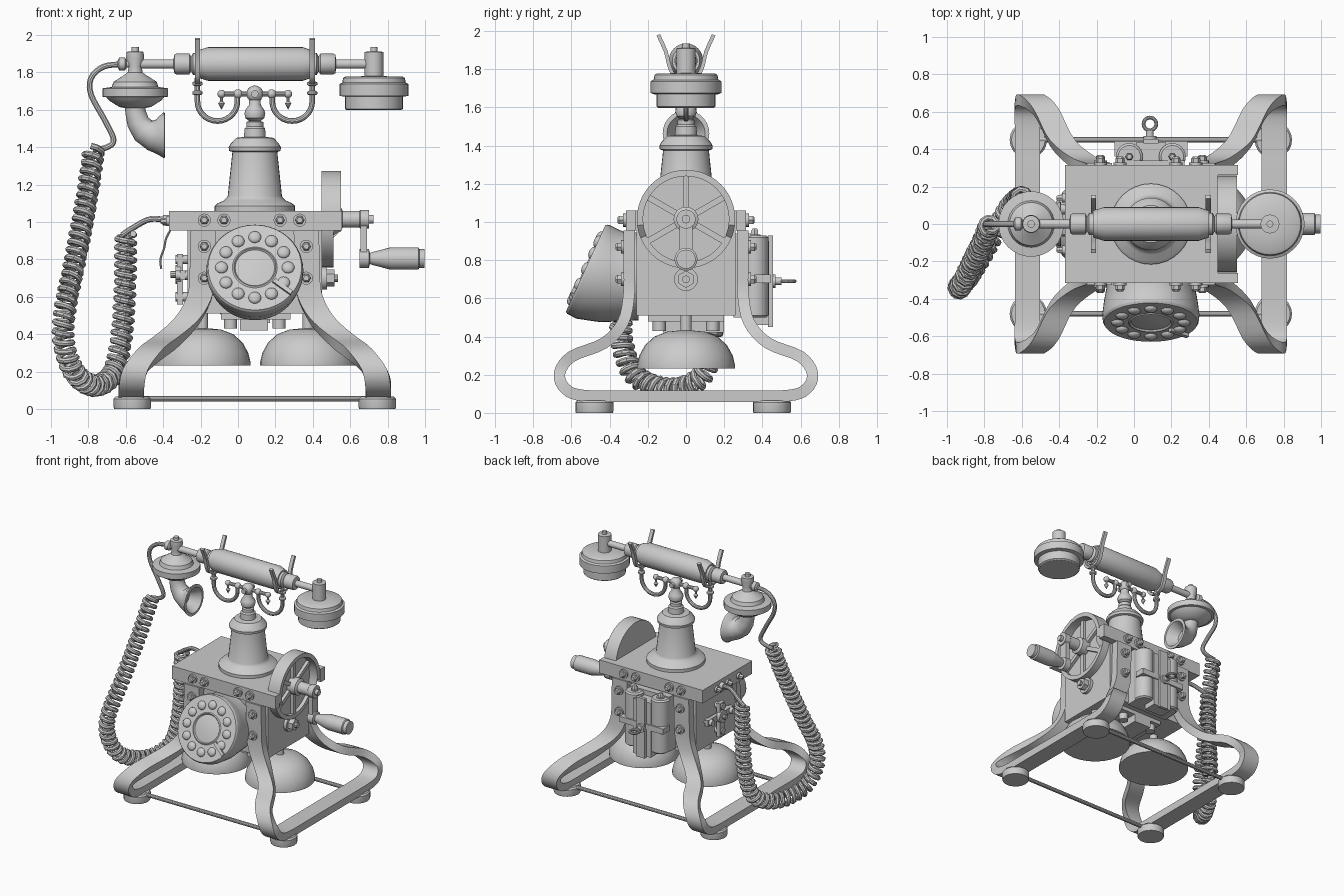
import bpy, bmesh
from math import sin, cos, pi, radians
from mathutils import Vector, Matrix

if "Cube" in bpy.data.objects:
    bpy.data.objects.remove(bpy.data.objects["Cube"])

CX = 0.09            # centre line of the body
X, Y, Z = Vector((1, 0, 0)), Vector((0, 1, 0)), Vector((0, 0, 1))


def link(name, bm):
    bmesh.ops.remove_doubles(bm, verts=bm.verts, dist=1e-5)
    bmesh.ops.recalc_face_normals(bm, faces=bm.faces)
    me = bpy.data.meshes.new(name)
    bm.to_mesh(me)
    bm.free()
    ob = bpy.data.objects.new(name, me)
    bpy.context.collection.objects.link(ob)
    return ob


def skin(name, rings, caps=True):
    """Join equal-sized rings of points into a surface."""
    bm = bmesh.new()
    vs = [[bm.verts.new(p) for p in r] for r in rings]
    n = len(vs[0])
    for a, b in zip(vs, vs[1:]):
        for i in range(n):
            bm.faces.new((a[i], a[(i + 1) % n], b[(i + 1) % n], b[i]))
    if caps:
        bm.faces.new(vs[0])
        bm.faces.new(vs[-1])
    return link(name, bm)


def frame(loc, axis):
    return Matrix.Translation(loc) @ Z.rotation_difference(axis).to_matrix().to_4x4()


def lathe(name, prof, loc, axis=Z, seg=32, caps=True):
    """Spin (radius, height) points about an axis."""
    m = frame(loc, axis)
    return skin(name, [[m @ Vector((r * cos(2 * pi * i / seg), r * sin(2 * pi * i / seg), h))
                        for i in range(seg)] for r, h in prof], caps)


def cyl(name, loc, axis, r, h, seg=20):
    return lathe(name, [(r, 0), (r, h)], loc, axis, seg)


def ball(name, loc, r, flat=1.0, axis=Z):
    prof = [(r * sin(pi * i / 10), -flat * r * cos(pi * i / 10)) for i in range(11)]
    return lathe(name, prof, loc, axis, 16)


def box(name, lo, hi, rot=None):
    lo, hi = Vector(lo), Vector(hi)
    bm = bmesh.new()
    bmesh.ops.create_cube(bm, size=1, matrix=Matrix.Translation((lo + hi) / 2) @ Matrix.Diagonal((*(hi - lo), 1)))
    if rot:
        bm.transform(rot)
    return link(name, bm)


def smooth(pts, n):
    """Catmull-Rom path through the points."""
    p = [Vector(q) for q in pts]
    p = [2 * p[0] - p[1]] + p + [2 * p[-1] - p[-2]]
    out = []
    for a, b, c, d in zip(p, p[1:], p[2:], p[3:]):
        for k in range(n):
            t = k / n
            out.append(0.5 * (2 * b + (c - a) * t + (2 * a - 5 * b + 4 * c - d) * t * t + (3 * b - a - 3 * c + d) * t ** 3))
    return out + [p[-2]]


def tube(name, pts, r, radii=None, caps=True, res=3):
    cu = bpy.data.curves.new(name, 'CURVE')
    cu.dimensions, cu.bevel_depth, cu.bevel_resolution, cu.use_fill_caps = '3D', r, res, caps
    sp = cu.splines.new('POLY')
    sp.points.add(len(pts) - 1)
    for i, q in enumerate(pts):
        sp.points[i].co = (*q, 1)
        sp.points[i].radius = radii[i] / r if radii else 1
    tmp = bpy.data.objects.new(name + "_path", cu)
    bpy.context.collection.objects.link(tmp)
    me = bpy.data.meshes.new_from_object(tmp.evaluated_get(bpy.context.evaluated_depsgraph_get()))
    bpy.data.objects.remove(tmp)
    ob = bpy.data.objects.new(name, me)
    bpy.context.collection.objects.link(ob)


def ribbon(name, pts, width, thick):
    """Flat strap: width along x, thickness in the yz plane."""
    rings = []
    for i, p in enumerate(pts):
        t = pts[min(i + 1, len(pts) - 1)] - pts[max(i - 1, 0)]
        n = Vector((0, -t.z, t.y)).normalized() * thick / 2
        w = X * width / 2
        rings.append([p + w + n, p - w + n, p - w - n, p + w - n])
    return skin(name, rings)


def bolt(name, loc, axis, r=0.035):
    cyl(name + "_washer", loc, axis, r, 0.015, 16)
    lathe(name, [(r * .7, 0), (r * .7, .035), (r * .45, .045)], loc, axis, 6)


# body and top plate (notched around the wheel)
box("body", (-.27, -.26, .51), (.45, .26, .96))
box("top_plate", (-.37, -.315, .955), (.45, .315, 1.06))
for s in (-1, 1):
    box("plate_corner", (.44, min(s * .262, s * .315), .955), (.555, max(s * .262, s * .315), 1.06))
    for x in (-.18, -.075, .225, .33):
        bolt("plate_bolt", (x, s * .315, 1.01), Y * s)
    for x in (-.18, .365):
        for z in (.70, .87):
            bolt("leg_bolt", (x, s * .325, z), Y * s)

# strap legs, feet and tie rods
half = [(.275, -.297, .955), (.28, -.297, .78), (.29, -.299, .62), (.36, -.33, .475), (.47, -.43, .365),
        (.56, -.60, .295), (.64, -.663, .205), (.66, -.63, .125), (.66, -.53, .09), (.66, -.25, .087)]
for s in (-1, 1):
    loop = half + [(x, -y, z) for x, y, z in reversed(half)]
    ribbon("leg_strap", smooth([(CX + s * x, y, z) for x, y, z in loop], 4), .135, .06)
    for y in (-.48, .45):
        lathe("foot", [(.097, 0), (.1, .01), (.1, .055), (.09, .066)], (CX + s * .655, y, 0), seg=20)
for y in (-.48, .45):
    cyl("tie_rod", (CX - .66, y, .055), X, .015, 1.32, 10)

# bells with posts and under-body fittings
for x in (-.19, .375):
    lathe("bell", [(.257, .232), (.257, .25), (.245, .30), (.215, .355), (.165, .40), (.10, .425), (0, .435)], (x, 0, 0))
    cyl("bell_post", (x, 0, .42), Z, .03, .1)
box("under_plate", (-.09, -.2, .48), (.28, .2, .515))
box("under_block", (.01, -.12, .42), (.16, .2, .5))
for x in (-.04, .22):
    for y in (-.14, .14):
        cyl("under_stud", (x, y, .43), Z, .035, .06, 12)

# tower and support column
lathe("tower", [(.216, 1.06), (.216, 1.085), (.20, 1.10), (.165, 1.115), (.15, 1.13), (.145, 1.14), (.12, 1.375),
                (.137, 1.38), (.14, 1.40), (.128, 1.42), (.10, 1.45), (.058, 1.455), (.055, 1.50), (.045, 1.51),
                (.045, 1.535), (.03, 1.54), (.05, 1.555), (.056, 1.58), (.05, 1.60), (.032, 1.625), (.03, 1.66)], (CX, 0, 0))
ball("column_ball", (CX, 0, 1.685), .045)
cyl("cradle_bar", (-.085, 0, 1.685), X, .014, .355, 10)
cyl("cradle_cross_pin", (CX, -.06, 1.685), Y, .02, .12, 12)

# cradle hooks and forks
for s in (-1, 1):
    ball("bar_ball", (CX + s * .09, 0, 1.685), .025)
    ball("bar_end", (CX + s * .178, 0, 1.685), .022)
    lathe("pendant", [(0, -.085), (.018, -.05), (.008, -.04), (.008, 0)], (CX + s * .178, 0, 1.685), seg=10)
    arc = [(CX + s * (.2 - .107 * cos(a * pi / 14)), 0, 1.645 - .105 * sin(a * pi / 14)) for a in range(15)]
    tube("cradle_hook", [(CX + s * .093, 0, 1.68)] + arc + [(CX + s * .307, 0, 1.77)], .015)
    for z in (1.69, 1.74):
        lathe("hook_ring", [(.018, -.012), (.027, -.006), (.027, .006), (.018, .012)], (CX + s * .307, 0, z), seg=14)
    v = [(.145, 1.98), (.105, 1.89), (.088, 1.82), (.06, 1.765), (0, 1.745)]
    v = v + [(-y, z) for y, z in reversed(v[:-1])]
    ribbon("cradle_fork", smooth([(CX + s * .307, y, z) for y, z in v], 3), .028, .02)

# handset bar
lathe("handset_bar", [(.025, -.53), (.025, -.345), (.05, -.34), (.055, -.33), (.055, -.26), (.04, -.25), (.06, -.24),
                      (.06, -.22), (.072, -.22), (.09, -.16), (.09, .345), (.072, .40), (.06, .40), (.06, .42),
                      (.04, .43), (.055, .44), (.055, .51), (.05, .52), (.025, .525), (.025, .70)], (0, 0, 1.845), X)
# earpiece
lathe("earpiece", [(.145, 1.598), (.155, 1.605), (.155, 1.67), (.185, 1.675), (.185, 1.737), (.17, 1.745), (.165, 1.77),
                   (.155, 1.777), (.05, 1.78), (.05, 1.91), (.018, 1.912), (.018, 1.935), (0, 1.935)], (.727, 0, 0))
# mouthpiece: lathe body, elbow and bell opening
lathe("mouthpiece", [(.055, 1.61), (.085, 1.615), (.14, 1.65), (.155, 1.668), (.175, 1.67), (.175, 1.715), (.125, 1.722),
                     (.115, 1.75), (.06, 1.785), (.04, 1.80), (.035, 1.83), (.048, 1.88), (.045, 1.91), (.02, 1.913),
                     (.02, 1.935), (0, 1.935)], (-.55, 0, 0))
el = [(-.55, 0, 1.64), (-.548, 0, 1.59), (-.535, 0, 1.535), (-.505, 0, 1.49), (-.46, 0, 1.467), (-.43, 0, 1.464), (-.40, 0, 1.464)]
tube("mouth_elbow", el, .06, [.055, .055, .06, .07, .085, .10, .12], False, 6)
lathe("mouth_bell", [(.12, -.002), (.122, .008), (.10, .01), (.05, -.07), (0, -.07)], (-.40, 0, 1.464), X, 28, False)

# cord: plain ends and coiled middle
lathe("cord_socket", [(.015, 0), (.035, .01), (.035, .04), (.02, .05), (.02, .09)], (-.645, 0, 1.845), X, 14)
tube("cord_upper", smooth([(-.62, 0, 1.845), (-.72, 0, 1.83), (-.785, 0, 1.77), (-.785, 0, 1.68), (-.71, 0, 1.54),
                           (-.665, 0, 1.44), (-.70, 0, 1.40), (-.775, 0, 1.385)], 5), .016)
path = smooth([(-.77, 0, 1.39), (-.81, -.10, 1.12), (-.87, -.22, .80), (-.925, -.33, .53), (-.93, -.33, .35),
               (-.87, -.26, .19), (-.765, -.08, .125), (-.67, .08, .19), (-.625, .13, .37), (-.604, .14, .64), (-.60, .14, .94)], 40)
side, ang, coil, last = Vector((.8, -.6, 0)), 0, [], -9
for a, b in zip(path, path[1:]):
    t = (b - a).normalized()
    n = t.cross(side).normalized()
    steps = 4
    for k in range(steps):
        ang += 2 * pi * (b - a).length / steps / .046
        if ang - last > 2 * pi / 11:
            last = ang
            coil.append(a.lerp(b, k / steps) + .046 * (cos(ang) * n + sin(ang) * n.cross(t)))
tube("cord_coil", coil, .017, res=2)
tube("cord_lower", smooth([(-.62, .14, .93), (-.56, .13, .97), (-.47, .10, 1.015), (-.37, .08, 1.01)], 6), .016)
cyl("cord_gland", (-.40, .08, 1.01), X, .028, .04, 12)

# dial housing lofted from tilted face to upright back
rings = []
for y, z, r, a in [(-.515, .752, .257, 24.5), (-.485, .738, .26, 20), (-.41, .722, .25, 9), (-.33, .715, .235, 0), (-.25, .715, .23, 0)]:
    up = Vector((0, sin(radians(a)), cos(radians(a))))
    rings.append([Vector((CX, y, z)) + r * (cos(i * pi / 20) * X + sin(i * pi / 20) * up) for i in range(40)])
skin("dial_housing", rings)
nrm = Vector((0, -cos(radians(24.5)), sin(radians(24.5))))
dial = frame((CX, -.515, .752), nrm)
lathe("dial_face", [(.257, 0), (.25, .012), (.12, .012), (.112, .018), (.105, .008), (.05, .016), (0, .018)],
      (CX, -.515, .752), nrm, 40)
for i in range(12):
    ball("finger_stud", dial @ Vector((.178 * cos(i * pi / 6), .178 * sin(i * pi / 6), .012)), .034, .6, nrm)
box("finger_stop", (.13, -.012, .01), (.25, .012, .03), dial @ Matrix.Rotation(radians(-38), 4, 'Z'))

# generator wheel, spokes, hub and crank (lower half is shallower)
wheel = lathe("wheel", [(0, 0), (.258, 0), (.258, .105), (.225, .105), (.225, .035), (0, .035)], (.446, 0, 1.015), X, 48)
for v in wheel.data.vertices:
    if v.co.z < .955:
        v.co.x = min(v.co.x, .51)
for i in range(6):
    box("spoke", (.475, -.016, .04), (.505, .016, .235), Matrix.Translation((0, 0, 1.015)) @ Matrix.Rotation(i * pi / 3, 4, 'X'))
lathe("hub", [(.065, .47), (.065, .55), (.045, .56), (.045, .65), (.05, .655), (.05, .70), (.022, .70), (.022, .725)], (0, 0, 1.015), X, 24)
box("crank_arm", (.655, -.035, .79), (.69, .035, 1.0))
lathe("crank_handle", [(.05, .65), (.05, .70), (.03, .705), (.035, .72), (.058, .81), (.06, .83), (.06, .965), (.05, .97), (.05, .998)],
      (0, 0, .805), X, 24)
cyl("side_flange", (.45, 0, .70), X, .062, .025, 20)
cyl("side_nut", (.475, 0, .70), X, .045, .04, 6)
cyl("side_pin", (.515, 0, .70), X, .02, .02, 10)

# left-hand terminal bracket with key and loose wire
box("terminal_bar", (-.325, -.03, .56), (-.295, .03, .83))
box("terminal_cross", (-.31, -.16, .69), (-.28, .16, .74))
for y, z in ((0, .80), (0, .60), (-.13, .715), (.13, .715)):
    cyl("terminal_post", (-.335, y, z), X, .025, .08, 12)
cyl("terminal_spindle", (-.36, 0, .72), X, .018, .1, 10)
cyl("terminal_knob", (-.335, 0, .72), X, .05, .03, 16)
for y in (-.14, 0, .14):
    bolt("left_plate_bolt", (-.37, y, 1.005), -X, .025)
tube("loose_wire", smooth([(-.36, -.06, .96), (-.385, -.06, .91), (-.395, -.06, .86), (-.415, -.06, .80), (-.41, -.06, .75)], 4), .006)

# back coils, centre strip, clamp and key ring
box("back_plate", (-.09, .25, .50), (.27, .34, .94))
for x in (-.025, .205):
    lathe("back_coil", [(.06, .50), (.072, .51), (.072, .92), (.06, .93)], (x, .36, 0), seg=24)
    bolt("coil_cap", (x, .36, .92), Z, .03)
box("centre_strip", (.01, .33, .46), (.17, .435, .90))
box("centre_cover", (.05, .43, .45), (.13, .455, .93))
box("clamp_band", (-.105, .36, .68), (.285, .442, .725))
cyl("key_shaft", (CX - .005, .44, .69), Y, .02, .06, 12)
tube("key_ring", [(CX - .005 + .034 * cos(i * pi / 12), .535 + .034 * sin(i * pi / 12), .69) for i in range(25)], .01)
cyl("key_boss", (CX - .005, .45, .69), Y, .035, .02, 16)

# keep hard edges, smooth the rest
for o in bpy.context.scene.objects:
    o.select_set(True)
    bpy.context.view_layer.objects.active = o
bpy.ops.object.shade_smooth_by_angle(angle=radians(35))
